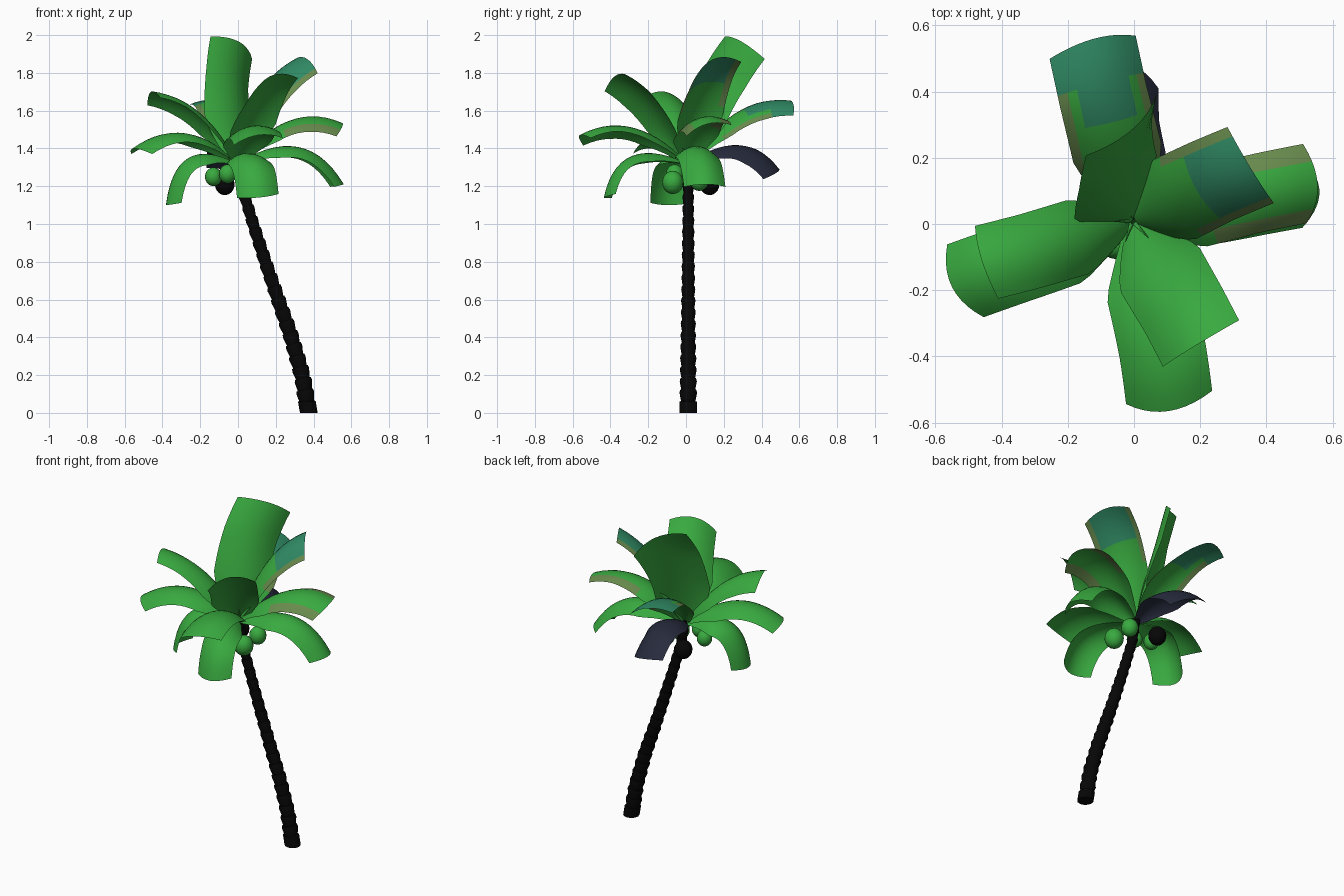
import bpy, bmesh, math
from mathutils import Vector

cube = bpy.data.objects.get("Cube")
if cube:
    bpy.data.objects.remove(cube)


def material(name, rgb):
    m = bpy.data.materials.new(name)
    m.use_nodes = True
    m.diffuse_color = (*rgb, 1)
    bsdf = m.node_tree.nodes["Principled BSDF"]
    bsdf.inputs["Base Color"].default_value = (*rgb, 1)
    bsdf.inputs["Roughness"].default_value = 0.8
    return m


green = material("leaf green", (0.04, 0.4, 0.05))
olive = material("dry olive", (0.14, 0.26, 0.075))
teal = material("teal", (0.03, 0.26, 0.13))
navy = material("dark navy", (0.02, 0.024, 0.046))
bark = material("bark black", (0.002, 0.002, 0.002))


def finish(bm, name, mats, angle=40):
    mesh = bpy.data.meshes.new(name)
    bm.to_mesh(mesh)
    bm.free()
    ob = bpy.data.objects.new(name, mesh)
    bpy.context.collection.objects.link(ob)
    for m in mats:
        mesh.materials.append(m)
    bpy.ops.object.select_all(action='DESELECT')
    ob.select_set(True)
    bpy.context.view_layer.objects.active = ob
    bpy.ops.object.shade_smooth_by_angle(angle=math.radians(angle))
    return ob


# Trunk: leaning stack of flared rings
def trunk_x(z):
    pts = [(0, .375), (.2, .34), (.4, .283), (.6, .213), (.8, .145),
           (1.0, .08), (1.2, .02), (1.4, -.01)]
    for (z0, x0), (z1, x1) in zip(pts, pts[1:]):
        if z <= z1:
            return x0 + (x1 - x0) * (z - z0) / (z1 - z0)
    return pts[-1][1]


def build_trunk(top=1.34, rings=22, sides=12):
    bm = bmesh.new()
    loops = []
    for i in range(rings):
        for f, flare in ((0, .86), (.75, 1.08), (.99, 1.0)):
            z = top * (i + f) / rings
            r = (.027 + .018 * (1 - z / top) ** 1.3) * flare
            if i == 0:
                r = .047
            tilt = (trunk_x(z + .05) - trunk_x(z - .05)) / .1 if i else 0
            loop = []
            for k in range(sides):
                a = math.tau * k / sides
                loop.append(bm.verts.new((trunk_x(z) + r * math.cos(a), .012 + r * math.sin(a),
                                          z - tilt * r * math.cos(a))))
            loops.append(loop)
    for lo, hi in zip(loops, loops[1:]):
        for k in range(sides):
            n = (k + 1) % sides
            bm.faces.new((lo[k], lo[n], hi[n], hi[k]))
    bm.faces.new(loops[0][::-1])
    bm.faces.new(loops[-1])
    finish(bm, "trunk", [bark], 30)


build_trunk()

ROOT = Vector((-.005, .01, 1.32))


# Frond: arched sheet along a curve, with drooping side edges
def frond(name, ctrl, tip, side, paint=None, sag=.05, flip=False, rows=14, cols=10):
    ctrl, tip, side = Vector(ctrl), Vector(tip), Vector(side)
    bm = bmesh.new()
    grid = []
    flat = ctrl - ROOT
    start = Vector((flat.y, -flat.x, 0)).normalized() * side.length
    for i in range(rows + 1):
        t = i / rows
        p = ROOT * (1 - t) ** 2 + ctrl * 2 * t * (1 - t) + tip * t * t
        tangent = ((ctrl - ROOT) * (1 - t) + (tip - ctrl) * t).normalized()
        s = start.lerp(side, min(1, t * 1.4))
        normal = s.cross(tangent).normalized()
        w = .1 + .9 * min(1, t / .33) ** .75
        row = []
        for j in range(cols + 1):
            u = 2 * j / cols - 1
            trim = tangent * (-.02 * u * u * t)
            row.append(bm.verts.new(p + s * u * w - normal * sag * w * u * u + trim))
        grid.append(row)
    mats = [green, olive, teal, navy]
    for i in range(rows):
        for j in range(cols):
            f = bm.faces.new((grid[i][j], grid[i][j + 1], grid[i + 1][j + 1], grid[i + 1][j]))
            if paint:
                f.material_index = mats.index(paint((i + .5) / rows, abs(2 * (j + .5) / cols - 1)))
    if flip:
        bmesh.ops.reverse_faces(bm, faces=bm.faces[:])
    finish(bm, name, mats, 60)


def teal_tip(t, u):
    if t > .76 or (t > .55 and u < .7):
        return teal
    return olive if u > .7 and t > .3 else green


def teal_patch(t, u):
    if u > .7:
        return olive if t > .4 else green
    return teal if t > .64 else green


def olive_edges(t, u):
    return olive if t > .42 and u > .5 else green


def all_navy(t, u):
    return navy


# Upper tier
frond("upper_frond_right", (-.18, -.04, 1.66), (-.46, -.11, 1.7), (-.035, .11, -.02), flip=True)
frond("upper_frond_front", (.08, -.15, 1.68), (.19, -.365, 1.79), (-.115, -.07, -.035), flip=True)
frond("upper_frond_left", (.1, .06, 1.75), (.355, .165, 1.88), (.07, -.115, -.03), teal_patch,
      flip=True)
frond("upper_frond_back", (-.05, .08, 1.7), (.005, .295, 1.965), (.11, .105, -.06), flip=True)
# Middle tier
frond("middle_frond_right", (-.28, -.09, 1.6), (-.55, -.19, 1.4), (-.055, .11, 0))
frond("middle_frond_front", (.07, -.28, 1.62), (.105, -.565, 1.47), (-.13, -.02, -.02), flip=True)
frond("middle_frond_left", (.26, .06, 1.66), (.555, .115, 1.53), (.005, -.12, -.03), olive_edges,
      flip=True)
frond("middle_frond_back", (-.05, .25, 1.68), (-.12, .56, 1.65), (.13, .035, -.03), teal_tip,
      flip=True)
# Lower tier
frond("lower_frond_right", (-.33, -.08, 1.49), (-.38, -.09, 1.1), (-.02, .11, 0), sag=.06)
frond("lower_frond_front", (.08, -.36, 1.49), (.11, -.435, 1.14), (-.11, -.01, -.01))
frond("lower_frond_left", (.36, .07, 1.55), (.56, .105, 1.21), (.01, -.11, 0), sag=.06)
frond("lower_frond_back", (-.03, .3, 1.53), (-.03, .49, 1.28), (.12, -.03, -.03), all_navy,
      flip=True)


# Coconuts hanging under the crown
def coconut(name, pos, r, mat):
    bm = bmesh.new()
    bmesh.ops.create_uvsphere(bm, u_segments=16, v_segments=10, radius=r)
    for v in bm.verts:
        v.co.z *= 1.1
        v.co += Vector(pos)
    finish(bm, name, [mat], 60)


coconut("coconut_right", (-.13, .0, 1.25), .045, green)
coconut("coconut_front_right", (-.055, -.06, 1.265), .046, green)
coconut("coconut_front_left", (.09, -.07, 1.22), .056, green)
coconut("coconut_back_left", (.09, .07, 1.23), .05, green)
coconut("coconut_back", (-.07, .125, 1.21), .052, bark)


# Young shoots in the middle of the crown
def shoot(name, tip, r=.012):
    tip = Vector(tip)
    axis = tip - ROOT
    bm = bmesh.new()
    bmesh.ops.create_cone(bm, segments=6, radius1=r, radius2=.001, depth=axis.length, cap_ends=True)
    rot = axis.to_track_quat('Z', 'Y')
    for v in bm.verts:
        v.co = rot @ v.co + ROOT + axis / 2
    finish(bm, name, [green], 60)


shoot("center_shoot", (.0, .02, 1.56))
for i in range(5):
    a = math.tau * i / 5 + .5
    shoot("side_shoot_%d" % (i + 1), (.06 * math.cos(a), .06 * math.sin(a), 1.45), .009)
